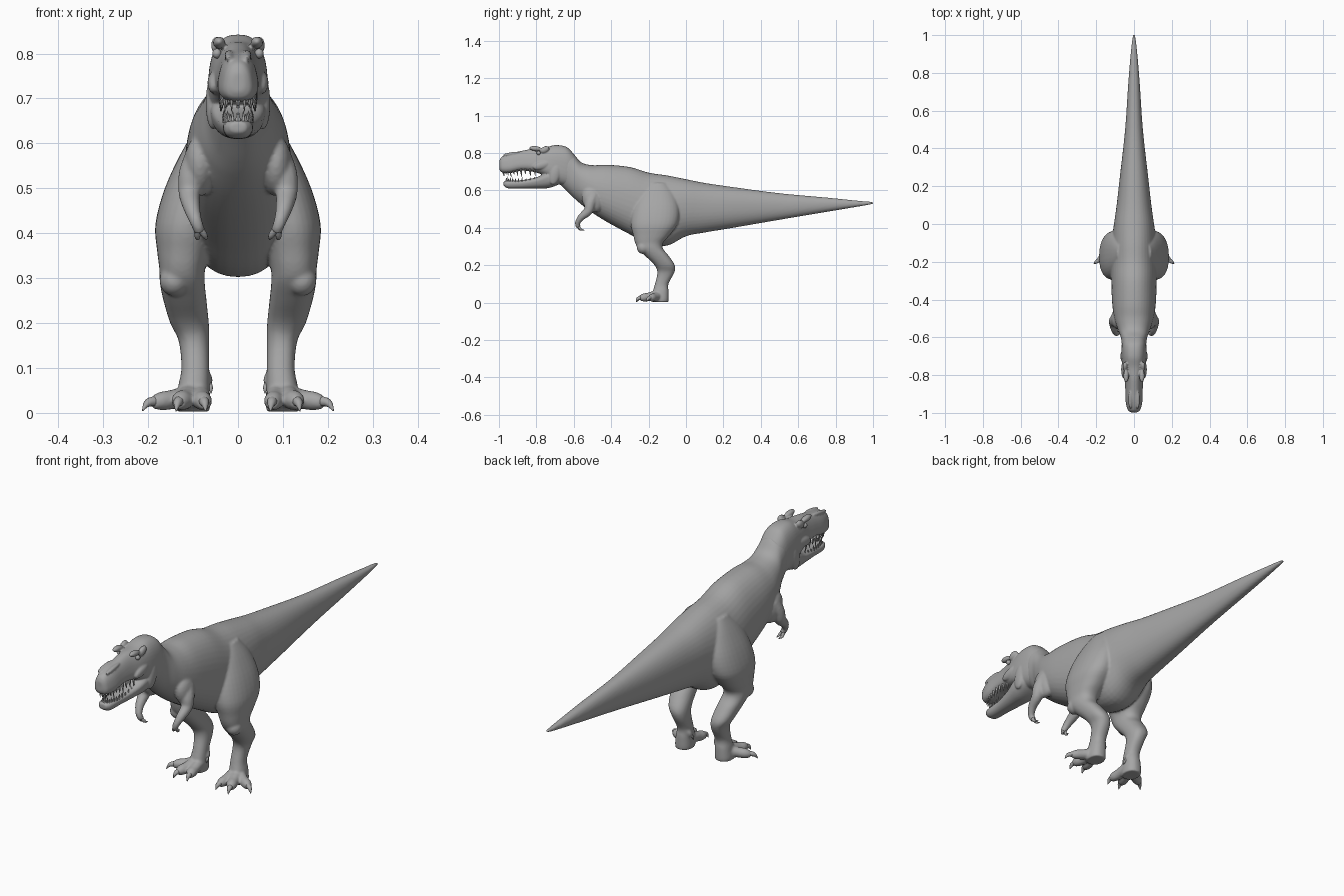
import bpy, bmesh, math
from mathutils import Vector, Matrix

hide = bpy.data.materials.new("grey_hide")
hide.diffuse_color = (0.38, 0.38, 0.38, 1)


def spline(rows, steps):
    """Catmull-Rom interpolation of equal-length number rows."""
    out = []
    for i in range(len(rows) - 1):
        a, b, c, d = (rows[max(0, min(len(rows) - 1, i + k))] for k in (-1, 0, 1, 2))
        for s in range(steps):
            t = s / steps
            out.append([0.5 * (2 * q + (r - p) * t + (2 * p - 5 * q + 4 * r - u) * t * t
                               + (3 * q - p - 3 * r + u) * t ** 3)
                        for p, q, r, u in zip(a, b, c, d)])
    return out + [list(rows[-1])]


def skin(bm, rings):
    """Join rings of points into a closed tube."""
    loops = [[bm.verts.new(p) for p in ring] for ring in rings]
    n = len(loops[0])
    for a, b in zip(loops, loops[1:]):
        for i in range(n):
            bm.faces.new((a[i], a[(i + 1) % n], b[(i + 1) % n], b[i]))
    bm.faces.new(loops[0][::-1])
    bm.faces.new(loops[-1])


def oval(n, e):
    for i in range(n):
        a = 2 * math.pi * i / n
        c, s = math.cos(a), math.sin(a)
        yield math.copysign(abs(c) ** (2 / e), c), math.copysign(abs(s) ** (2 / e), s)


def length_loft(bm, rows, e=2.2, n=40):
    """Rows of y, top, bottom, half width, taper towards the top."""
    rings = []
    for y, top, bot, w, tap in spline(rows, 5):
        mid, h = (top + bot) / 2, abs(top - bot) / 2
        rings.append([(max(w, .002) * c * (1 - tap * s), y, mid + h * s) for c, s in oval(n, e)])
    skin(bm, rings)


def height_loft(bm, rows, side, e=2.3, n=32):
    """Rows of z, centre x, centre y, x radius, y radius."""
    skin(bm, [[(side * (x + rx * c), y + ry * s, z) for c, s in oval(n, e)]
              for z, x, y, rx, ry in spline(rows, 4)])


def tube(bm, rows, side=1, n=12, steps=4):
    """Round tube through x, y, z, radius."""
    pts = spline(rows, steps)
    rings = []
    for i, (x, y, z, r) in enumerate(pts):
        t = Vector(pts[min(i + 1, len(pts) - 1)][:3]) - Vector(pts[max(i - 1, 0)][:3])
        u = t.cross(Vector((1, 0.2, 0))).normalized()
        v = t.cross(u).normalized()
        ring = [Vector((x, y, z)) + max(r, .0006) * (u * c + v * s) for c, s in oval(n, 2)]
        rings.append([(side * p.x, p.y, p.z) for p in ring])
    skin(bm, rings)


def ball(bm, centre, size, tilt=0, side=1):
    m = (Matrix.Translation((side * centre[0], centre[1], centre[2]))
         @ Matrix.Rotation(tilt, 4, 'X') @ Matrix.Diagonal((*size, 1)))
    bmesh.ops.create_uvsphere(bm, u_segments=20, v_segments=12, radius=1, matrix=m)


def finish(bm, name, voxel=0, smooth=0):
    bmesh.ops.recalc_face_normals(bm, faces=bm.faces[:])
    for f in bm.faces:
        f.smooth = True
    me = bpy.data.meshes.new(name)
    bm.to_mesh(me)
    bm.free()
    me.materials.append(hide)
    ob = bpy.data.objects.new(name, me)
    bpy.context.collection.objects.link(ob)
    if voxel:
        mod = ob.modifiers.new("blend", 'REMESH')
        mod.mode = 'VOXEL'
        mod.voxel_size = voxel
        mod.use_smooth_shade = True
        mod = ob.modifiers.new("soften", 'SMOOTH')
        mod.factor = 0.5
        mod.iterations = smooth
    return ob


# Body: neck, torso and tail, with the limbs blended in
bm = bmesh.new()
length_loft(bm, [
    (-.68, .825, .64, .055, 0), (-.64, .83, .60, .064, 0), (-.60, .795, .56, .070, 0),
    (-.56, .75, .525, .085, 0), (-.50, .735, .48, .104, .05), (-.42, .737, .43, .115, .08),
    (-.30, .725, .365, .12, .08), (-.20, .695, .315, .122, .08), (-.10, .68, .305, .12, .06),
    (0, .66, .355, .106, 0), (.10, .64, .375, .092, 0), (.25, .618, .40, .075, 0),
    (.50, .585, .443, .047, 0), (.75, .562, .485, .030, 0), (.93, .544, .515, .015, 0),
    (1.0, .539, .527, .006, 0)])
for side in (-1, 1):
    # Thigh, shin and ankle
    height_loft(bm, [
        (.64, .05, -.15, .04, .05), (.58, .066, -.155, .06, .10), (.50, .092, -.16, .071, .125),
        (.42, .110, -.17, .074, .125), (.36, .120, -.185, .060, .097),
        (.32, .124, -.197, .051, .075), (.29, .124, -.19, .050, .066),
        (.25, .118, -.155, .048, .063), (.20, .108, -.114, .043, .054),
        (.16, .098, -.108, .034, .045), (.10, .095, -.130, .031, .036),
        (.06, .098, -.135, .035, .042), (.02, .10, -.138, .038, .045),
        (.003, .10, -.138, .036, .043)], side)
    # Kneecap and shoulder
    ball(bm, (.142, -.228, .295), (.033, .036, .035), 0, side)
    ball(bm, (.085, -.50, .55), (.035, .055, .07), .4, side)
    # Toes
    tube(bm, [(.10, -.14, .040, .026), (.145, -.168, .030, .022), (.172, -.183, .026, .021),
              (.190, -.195, .022, .013)], side)
    tube(bm, [(.10, -.14, .045, .028), (.118, -.20, .031, .023), (.127, -.228, .027, .022),
              (.132, -.246, .022, .014)], side)
    tube(bm, [(.09, -.14, .045, .026), (.082, -.20, .030, .022), (.078, -.225, .026, .021),
              (.076, -.243, .022, .014)], side)
    tube(bm, [(.085, -.115, .095, .016), (.069, -.122, .076, .013),
              (.064, -.130, .064, .009)], side)
    # Arm
    tube(bm, [(.083, -.495, .57, .036), (.102, -.512, .53, .031), (.108, -.523, .49, .025),
              (.103, -.560, .457, .019), (.093, -.580, .425, .014), (.085, -.574, .404, .013)], side)
finish(bm, "body", .005, 5)

# Head: skull, brows, cheeks and open lower jaw
bm = bmesh.new()
length_loft(bm, [
    (-.998, .757, .715, .014, .1), (-.985, .780, .697, .031, .2), (-.94, .799, .693, .042, .24),
    (-.88, .811, .705, .043, .28), (-.82, .823, .70, .047, .30), (-.76, .828, .68, .059, .18),
    (-.70, .842, .64, .066, .10), (-.64, .833, .62, .065, .05), (-.60, .795, .60, .058, 0)], 2.6)
length_loft(bm, [
    (-.975, .648, .625, .018, 0), (-.95, .652, .611, .031, -.1), (-.88, .655, .610, .035, -.15),
    (-.80, .670, .610, .047, -.2), (-.74, .700, .612, .059, -.15), (-.69, .71, .628, .060, 0),
    (-.65, .70, .655, .05, 0)], 2.6)
for side in (-1, 1):
    ball(bm, (.042, -.805, .824), (.014, .034, .013), -.1, side)
    ball(bm, (.047, -.755, .818), (.013, .026, .017), .5, side)
    ball(bm, (.053, -.770, .735), (.015, .050, .022), .25, side)
    ball(bm, (.056, -.700, .690), (.016, .030, .060), -.25, side)
    ball(bm, (.020, -.930, .796), (.010, .050, .009), .15, side)
finish(bm, "head", .004, 3)

# Eyes
bm = bmesh.new()
for side in (-1, 1):
    ball(bm, (.047, -.788, .800), (.010, .011, .011), 0, side)
finish(bm, "eyes")

# Teeth along both jaws
bm = bmesh.new()
for side in (-1, 1):
    for i in range(11):
        a = i / 10 * math.pi / 2
        k = i / 10
        x, y = .037 * math.sin(a) ** .6 + .002, -.978 + .17 * k ** 1.6
        size = .020 + .008 * math.sin(i * 2.1)
        tube(bm, [(x, y, .718, .005), (x, y, .700, .0045), (x, y + .004, .698 - size, .0006)],
             side, 6, 2)
        x, y = .030 * math.sin(a) ** .6 + .002, -.962 + .15 * k ** 1.6
        tube(bm, [(x, y, .635, .005), (x, y, .652, .004), (x, y + .003, .657 + size * .6, .0006)],
             side, 6, 2)
finish(bm, "teeth")

# Claws on feet and hands
bm = bmesh.new()
for side in (-1, 1):
    for base, mid, tip, r in (
            ((.183, -.190, .026), (.201, -.202, .022), (.213, -.212, .004), .012),
            ((.130, -.238, .027), (.135, -.257, .021), (.138, -.268, .003), .012),
            ((.077, -.235, .027), (.074, -.253, .021), (.072, -.264, .003), .012),
            ((.066, -.126, .068), (.061, -.136, .056), (.060, -.140, .043), .007),
            ((.083, -.576, .408), (.073, -.568, .393), (.070, -.550, .386), .008),
            ((.090, -.574, .408), (.090, -.562, .391), (.086, -.542, .388), .008)):
        tube(bm, [(*base, r), (*mid, r * .75), (*tip, .0008)], side, 10)
finish(bm, "claws")
